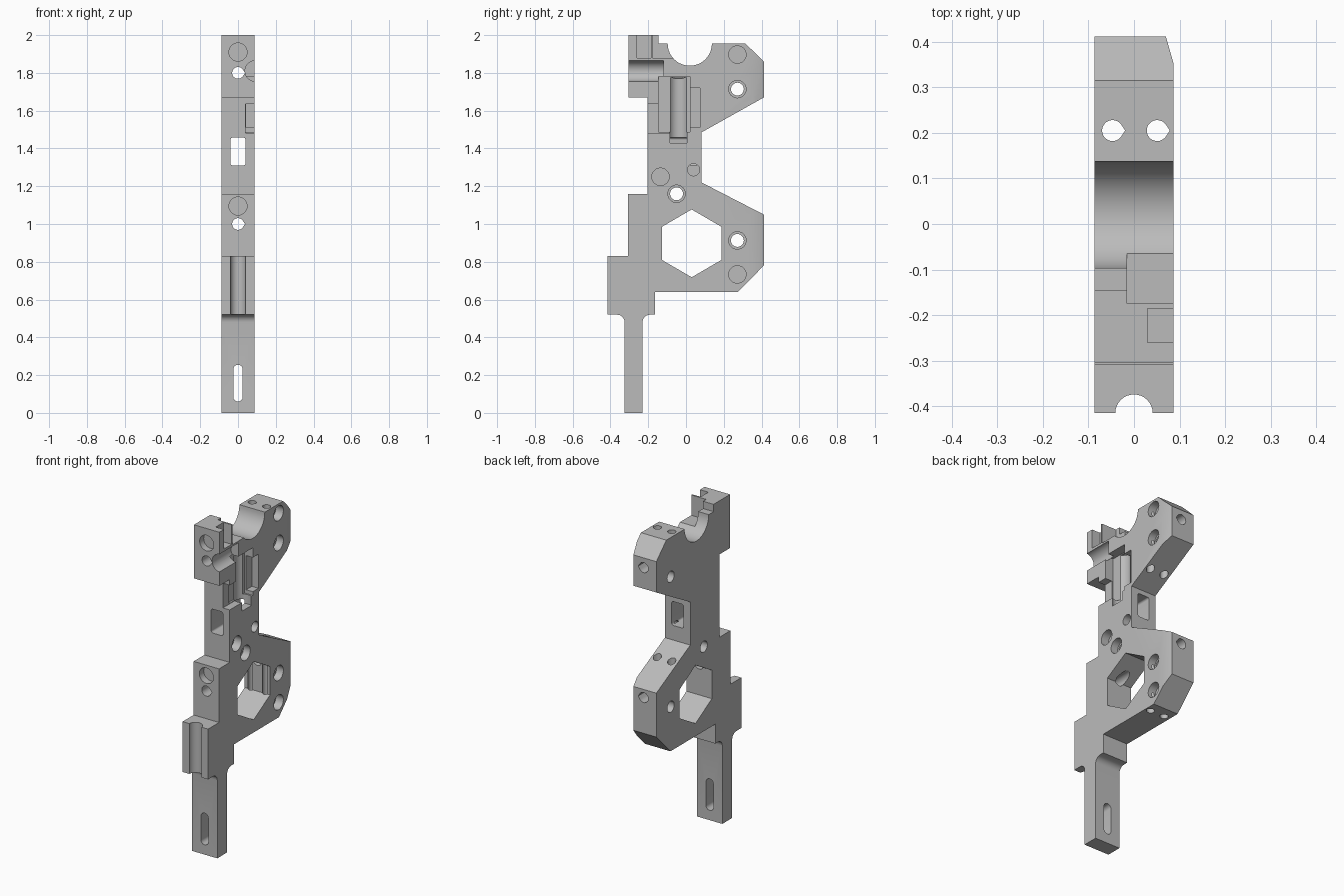
import bpy, bmesh
from math import sin, cos, pi, radians

if "Cube" in bpy.data.objects:
    bpy.data.objects.remove(bpy.data.objects["Cube"], do_unlink=True)

W = 0.0865  # half thickness of the plate

grey = bpy.data.materials.new("matte grey")
grey.use_nodes = True
grey.diffuse_color = (0.5, 0.5, 0.5, 1)
grey.node_tree.nodes["Principled BSDF"].inputs["Base Color"].default_value = (0.5, 0.5, 0.5, 1)


def prism(name, pts, axis, lo, hi):
    """Extrude a 2D outline along an axis: x takes (y,z), y takes (x,z), z takes (x,y)."""
    bm = bmesh.new()
    place = {"x": lambda p: (lo, p[0], p[1]),
             "y": lambda p: (p[0], lo, p[1]),
             "z": lambda p: (p[0], p[1], lo)}[axis]
    face = bm.faces.new([bm.verts.new(place(p)) for p in pts])
    ext = bmesh.ops.extrude_face_region(bm, geom=[face])
    move = [(hi - lo) * (axis == a) for a in "xyz"]
    bmesh.ops.translate(bm, verts=[v for v in ext["geom"] if isinstance(v, bmesh.types.BMVert)], vec=move)
    bmesh.ops.recalc_face_normals(bm, faces=bm.faces)
    mesh = bpy.data.meshes.new(name)
    bm.to_mesh(mesh)
    bm.free()
    mesh.materials.append(grey)
    ob = bpy.data.objects.new(name, mesh)
    bpy.context.collection.objects.link(ob)
    return ob


def arc(cx, cy, r, a0, a1, n=10):
    steps = [radians(a0 + (a1 - a0) * i / n) for i in range(n + 1)]
    return [(cx + r * cos(a), cy + r * sin(a)) for a in steps]


def circle(cx, cy, r):
    return arc(cx, cy, r, 0, 360, 32)[:-1]


def teardrop(cx, cy, r):
    return arc(cx, cy, r, 34, 326, 28) + [(cx + 1.2 * r, cy)]


def rect(x0, x1, y0, y1):
    return [(x0, y0), (x1, y0), (x1, y1), (x0, y1)]


def rounded(x0, x1, y0, y1, r):
    return (arc(x1 - r, y1 - r, r, 0, 90, 6) + arc(x0 + r, y1 - r, r, 90, 180, 6)
            + arc(x0 + r, y0 + r, r, 180, 270, 6) + arc(x1 - r, y0 + r, r, 270, 360, 6))


# Side outline of the whole bracket, with fillets at the tang and the cradle arc
outline = [(-0.305, 2.0), (-0.305, 1.67), (-0.204, 1.67), (-0.204, 1.16), (-0.308, 1.16),
           (-0.308, 0.83), (-0.415, 0.83), (-0.415, 0.52)]
outline += arc(-0.365, 0.48, 0.04, 90, 0, 6)
outline += [(-0.325, 0.0), (-0.23, 0.0)]
outline += arc(-0.19, 0.48, 0.04, 180, 90, 6)
outline += [(-0.163, 0.52), (-0.163, 0.64), (0.275, 0.64), (0.412, 0.78), (0.412, 1.05),
            (0.082, 1.22), (0.082, 1.485), (0.412, 1.67), (0.412, 1.86), (0.315, 1.955)]
outline += arc(0.02, 1.955, 0.117, 0, -180, 24)
outline += [(-0.145, 1.955), (-0.145, 2.0)]
bracket = prism("bracket_body", outline, "x", -W, W)

cuts = []


def cut(*args):
    cuts.append(prism("cutter", *args))


# Hexagonal opening
cut([(0.03, 1.077), (0.188, 0.985), (0.188, 0.81), (0.03, 0.718), (-0.128, 0.81), (-0.128, 0.985)],
    "x", -0.2, 0.2)

# Side bolt holes with counterbores
for y, z in [(0.272, 1.714), (-0.05, 1.16), (0.272, 0.913)]:
    cut(circle(y, z, 0.034), "x", -0.2, 0.2)
    cut(circle(y, z, 0.046), "x", 0.04, 0.2)

# Blind side sockets
for y, z, r in [(0.272, 1.897, 0.046), (0.272, 0.733, 0.046), (-0.135, 1.25, 0.046), (0.04, 1.287, 0.032)]:
    cut(circle(y, z, r), "x", 0.035, 0.2)

# Front sockets and the long holes below them
for z_socket, z_hole in [(1.91, 1.8), (1.095, 1.0)]:
    cut(circle(0, z_socket, 0.048), "y", -0.5, -0.265)
    cut(teardrop(0, z_hole, 0.031), "y", -0.5, 0.5)

# Vertical holes, neck window, tang slot and front channel
for x in (-0.047, 0.051):
    cut(teardrop(x, 0.205, 0.023), "z", 0.3, 2.2)
cut(rounded(-0.04, 0.04, 1.31, 1.457, 0.012), "y", -0.5, 0.5)
cut(rounded(-0.025, 0.025, 0.06, 0.255, 0.0249), "y", -0.5, 0)
cut(circle(0, -0.415, 0.041), "z", 0.45, 0.9)

# Slanted rear corner
cut([(0.3, 0.3), (0.1, 0.3), (W + 0.001, 0.35), (0.066, 0.425), (0.3, 0.425)], "z", 0.5, 2.1)

# Latch pocket on the left side
cut(rect(-0.3, -0.08, 1.483, 1.635), "x", 0.04, 0.2)
cut(rect(-0.145, 0.02, 1.487, 1.78), "x", 0.03, 0.2)
cut(rect(0.0, 0.075, 1.51, 1.72), "x", 0.042, 0.2)
cut(circle(0.06, -0.04, 0.052), "z", 1.43, 1.775)

# Top recess, side notch and round passage in the head block
cut(rect(-0.015, 0.2, -0.175, -0.05), "z", 1.875, 2.2)
cut(rect(0.03, 0.2, -0.26, -0.185), "z", 1.88, 2.2)
cut(circle(0.092, 1.81, 0.055), "y", -0.5, -0.12)

# Apply the cuts one after another
bpy.context.view_layer.objects.active = bracket
bracket.select_set(True)
for c in cuts:
    c.hide_render = True
    mod = bracket.modifiers.new("cut", "BOOLEAN")
    mod.operation = "DIFFERENCE"
    mod.solver = "EXACT"
    mod.object = c
    bpy.ops.object.modifier_apply(modifier=mod.name)
    bpy.data.objects.remove(c, do_unlink=True)

bpy.ops.object.shade_smooth_by_angle(angle=radians(25))
